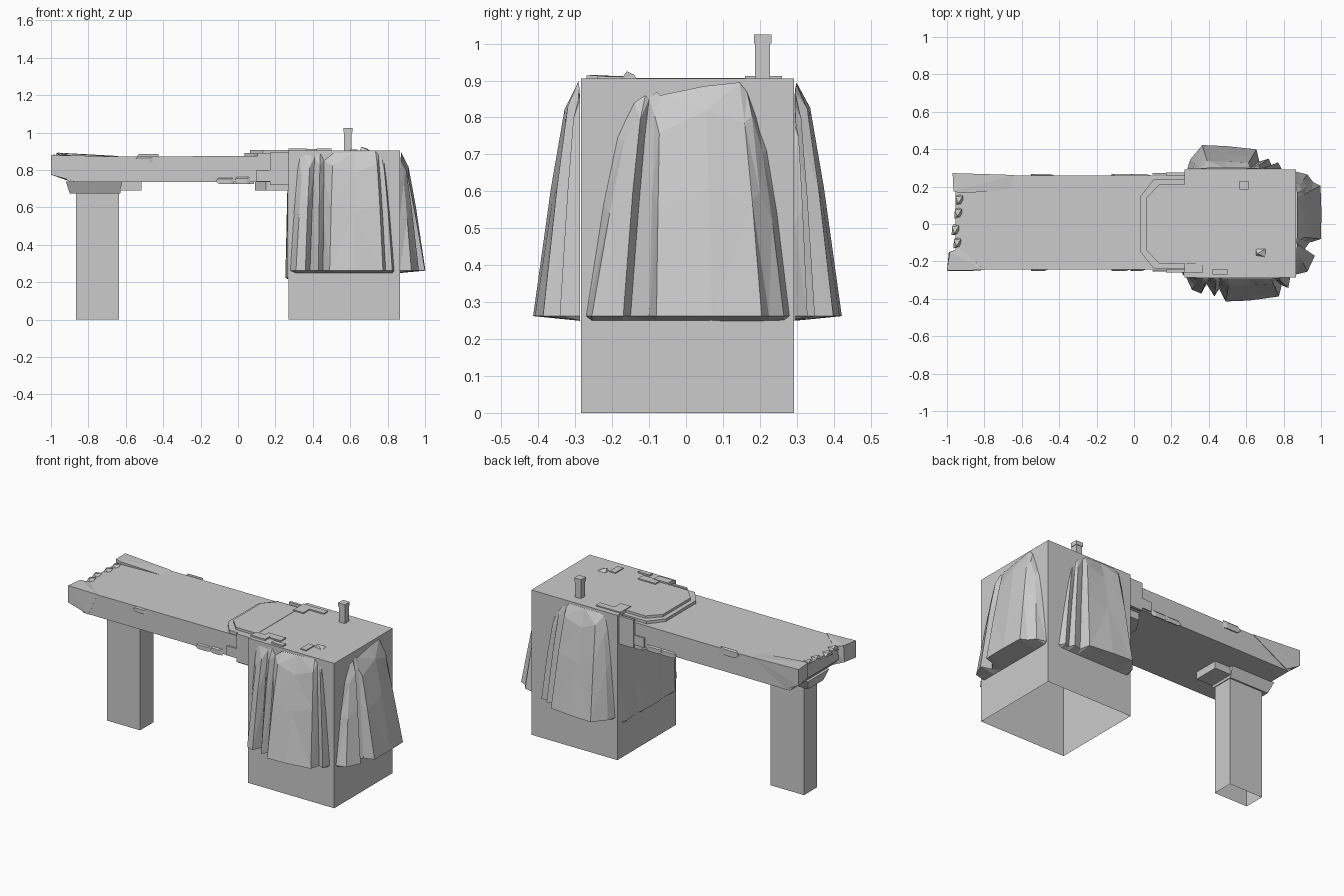
import bpy, bmesh, random
from mathutils import Vector

random.seed(4)


def finish(name, bm):
    bmesh.ops.recalc_face_normals(bm, faces=bm.faces)
    me = bpy.data.meshes.new(name)
    bm.to_mesh(me)
    bm.free()
    ob = bpy.data.objects.new(name, me)
    bpy.context.collection.objects.link(ob)
    return ob


def box(name, x, y, z, open_bottom=False):
    bm = bmesh.new()
    bmesh.ops.create_cube(bm, size=1)
    for v in bm.verts:
        v.co = [r[0] + (c + .5) * (r[1] - r[0]) for c, r in zip(v.co, (x, y, z))]
    ob_faces = [f for f in bm.faces if f.calc_center_median().z < z[0] + 1e-5]
    ob_normals = bmesh.ops.recalc_face_normals(bm, faces=bm.faces)
    if open_bottom:
        bmesh.ops.delete(bm, geom=ob_faces, context='FACES')
    return finish(name, bm)


def hull(name, pts):
    bm = bmesh.new()
    for p in pts:
        bm.verts.new(p)
    bmesh.ops.convex_hull(bm, input=bm.verts)
    bmesh.ops.dissolve_limit(bm, angle_limit=.01, verts=bm.verts, edges=bm.edges)
    return finish(name, bm)


def prism(name, outline, z0, z1):
    return hull(name, [(x, y, z) for x, y in outline for z in (z0, z1)])


def drape(name, place, cols, zb=.262):
    """Faceted hanging cloth; cols = (u bottom, u top, z top, flare depth)."""
    rows = [(0, .04), (.14, .33), (.48, .62), (1, 1), (1.02, 0)]
    bm = bmesh.new()
    grid = []
    for t, k in rows:
        line = []
        for i, (ub, ut, zt, d) in enumerate(cols):
            s = min(t, 1) ** .75
            z = zt + (zb - zt) * t
            if 0 < t < 1:
                z += .02 * (-1) ** i
            line.append(bm.verts.new(place(ut + (ub - ut) * s, d * k + .002, z)))
        grid.append(line)
    for a, b in zip(grid, grid[1:]):
        for i in range(len(cols) - 1):
            bm.faces.new((a[i], a[i + 1], b[i + 1], b[i]))
    bmesh.ops.triangulate(bm, faces=bm.faces)
    return finish(name, bm)


# Main pedestal and thin support leg (hollow below)
box("pedestal", (.27, .865), (-.285, .292), (0, .905), True)
box("support_leg", (-.865, -.635), (-.06, .07), (0, .74), True)

# Plank with undercut broken end
hull("plank", [(x, y, z) for x, z in ((-.955, .79), (-.955, .872), (-.9, .735), (.28, .735), (.28, .875))
               for y in (-.243, .26)])
hull("front_end_corner", [(-1, -.25, .775), (-1, -.25, .88), (-.99, -.15, .78), (-.985, -.15, .882),
                          (-.86, -.25, .735), (-.8, -.246, .876), (-.93, -.13, .872), (-.9, -.14, .74)])
hull("back_end_ridge", [(-.97, .272, .79), (-.97, .272, .89), (-.965, .175, .8), (-.965, .175, .893),
                        (-.93, .165, .89), (-.64, .262, .875), (-.66, .18, .872), (-.88, .265, .74),
                        (-.9, .18, .74)])
for i, (x, y) in enumerate(((-.955, -.1), (-.965, -.03), (-.95, .06), (-.945, .13))):
    hull(f"end_chip_{i}", [(x - .01, y - .03, .86), (x + .03, y - .025, .86), (x, y + .03, .86),
                           (x + .005, y - .02, .888), (x + .03, y + .02, .884), (x - .008, y + .015, .882)])

# Bracket capping the leg
hull("bracket_left", [(-.92, -.1, .738), (-.92, .11, .738), (-.62, -.1, .738), (-.62, .11, .738),
                      (-.9, -.07, .675), (-.9, .08, .675), (-.63, -.07, .675), (-.63, .08, .675)])
box("bracket_right", (-.68, -.515), (-.075, .085), (.69, .74))

# Stepped eight-sided landing where plank meets pedestal
for name, o, z in (("landing_lower", 0, .892), ("landing_upper", .028, .907)):
    x, w = .035 + o, .238 - o
    prism(name, [(x, -.15 + o / 2), (x, .15 - o / 2), (x + .07, w), (.28, w), (.28, -w), (x + .07, -w)], .86, z)
prism("landing_underside", [(.09, -.12), (.09, .13), (.15, .22), (.28, .22), (.28, -.21), (.15, -.21)], .69, .74)
for s, y in ((-1, -.243), (1, .26)):
    a, b = sorted((y, y + s * .016))
    box("join_block", (.17, .275), (a, b), (.72, .895))
    box("join_stone", (.1, .18), (min(a, b) + .004, b - .004), (.74, .8))

# Shallow stones along plank sides
for s, y in ((-1, -.243), (1, .26)):
    for x in (-.55, -.12, -.02):
        w, h = random.uniform(.08, .13), random.uniform(.03, .05)
        z = .725 if x > -.2 else .84
        hull("side_stone", [(x + dx, yy, z + dz) for yy, k in ((y, 1), (y + s * .007, .8))
                            for dx, dz in ((0, h * .4), (w * .2, 0), (w * k, 0), (w * k, h * k), (w * .15, h * k))])

# Thin worn slabs on pedestal top
for x, y, w, d, h in ((.27, .16, .07, .1, .007), (.27, -.26, .1, .05, .01), (.33, -.22, .12, .05, .007),
                      (.42, -.27, .08, .03, .009), (.33, .22, .11, .04, .007), (.6, -.24, .04, .08, .006)):
    box("top_slab", (x, x + w), (y, y + d), (.9, .905 + h))
hull("top_rubble", [(.65, -.17, .9), (.71, -.18, .9), (.71, -.13, .9), (.65, -.13, .9),
                    (.66, -.16, .925), (.69, -.14, .915)])

# Peg with cap
box("peg", (.567, .608), (.187, .228), (.9, 1.0))
box("peg_cap", (.564, .611), (.184, .231), (1.0, 1.025))

# Cloth hanging on each side of the pedestal
drape("front_drape", lambda u, d, z: (u, -.285 - d, z),
      [(.28, .33, .86, 0), (.31, .35, .88, .065), (.36, .39, .88, .085), (.385, .41, .87, .03),
       (.43, .44, .89, .1), (.455, .46, .85, .06), (.49, .51, .89, .127), (.62, .62, .895, .122),
       (.775, .735, .9, .1), (.79, .75, .88, .04), (.825, .77, .86, .055), (.835, .78, .85, 0)])
drape("right_drape", lambda u, d, z: (.865 + d, u, z),
      [(-.27, -.16, .8, 0), (-.255, -.14, .84, .06), (-.17, -.11, .86, .1), (-.15, -.1, .85, .035),
       (-.1, -.08, .87, .07), (-.08, -.07, .86, .133), (.07, .05, .885, .135), (.205, .145, .895, .13),
       (.225, .165, .87, .09), (.265, .19, .8, .06), (.28, .2, .76, 0)])
drape("back_drape", lambda u, d, z: (u, .292 + d, z),
      [(.285, .35, .86, 0), (.3, .36, .88, .05), (.365, .4, .895, .128), (.5, .49, .895, .122),
       (.655, .6, .89, .105), (.67, .62, .87, .04), (.72, .65, .86, .055), (.735, .67, .83, .02),
       (.77, .69, .8, .035), (.79, .7, .78, 0)])
drape("left_drape", lambda u, d, z: (.27 - d, u, z),
      [(-.28, -.27, .73, 0), (-.26, -.25, .73, .012), (-.15, -.13, .73, .004), (-.1, -.09, .73, .015),
       (.06, .05, .73, .012), (.1, .09, .73, .003), (.22, .2, .73, .014), (.28, .27, .73, 0)], .225)
